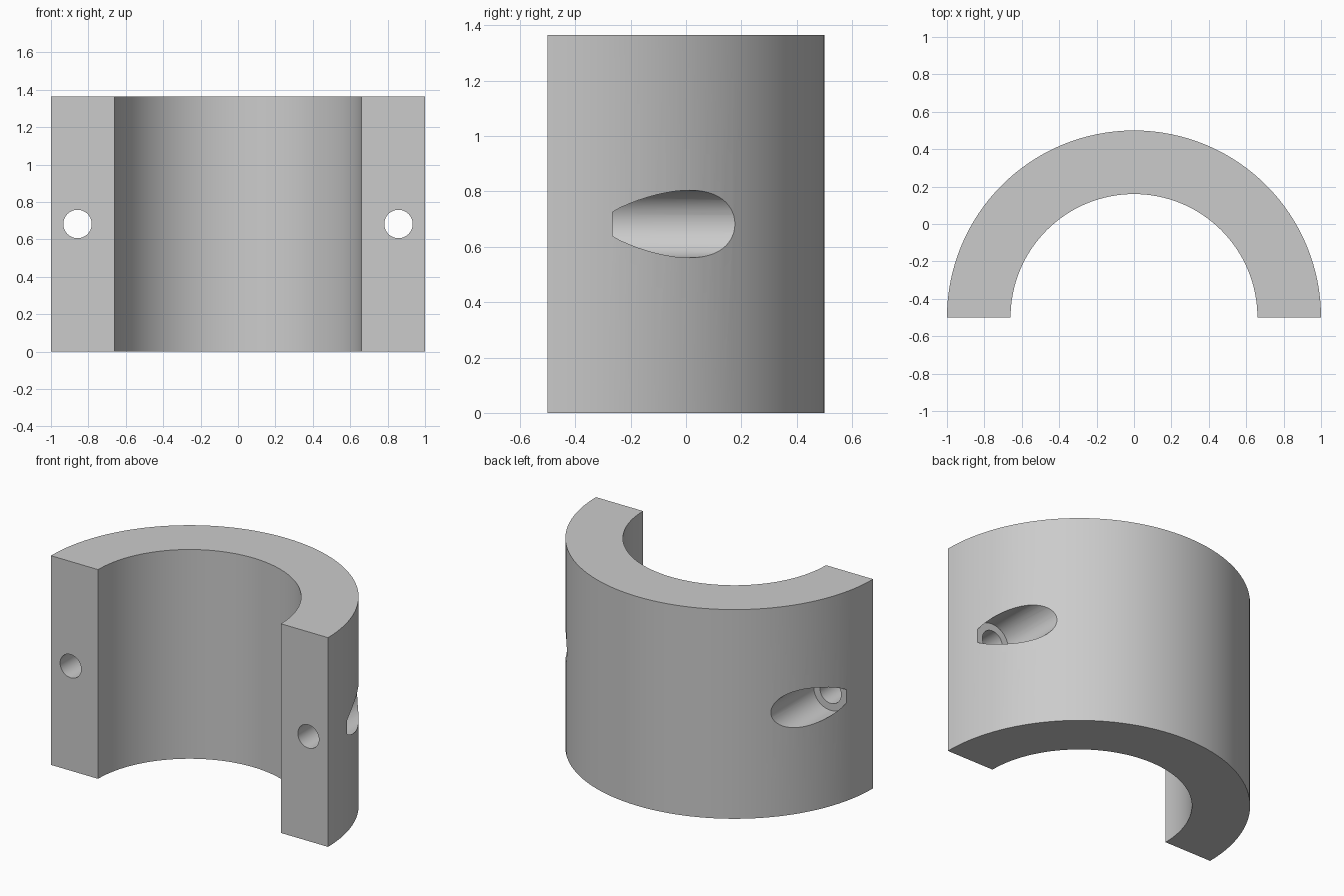
import bpy, bmesh, math

if "Cube" in bpy.data.objects:
    bpy.data.objects.remove(bpy.data.objects["Cube"])

R_OUT, R_IN, HEIGHT, Y0 = 1.0, 0.66, 1.365, -0.5
HOLE_X, HOLE_R, BORE_R, BORE_Y = 0.858, 0.076, 0.122, -0.265
SEG = 64

grey = bpy.data.materials.new("plain grey")
grey.diffuse_color = (0.6, 0.6, 0.6, 1)
grey.use_nodes = True
grey.node_tree.nodes["Principled BSDF"].inputs["Base Color"].default_value = grey.diffuse_color


def new_object(name, bm):
    bmesh.ops.recalc_face_normals(bm, faces=bm.faces)
    mesh = bpy.data.meshes.new(name)
    bm.to_mesh(mesh)
    bm.free()
    mesh.materials.append(grey)
    obj = bpy.data.objects.new(name, mesh)
    bpy.context.collection.objects.link(obj)
    return obj


# Half ring: arc profile extruded upward
def arc(r):
    return [(r * math.cos(math.pi * i / SEG), Y0 + r * math.sin(math.pi * i / SEG), 0)
            for i in range(SEG + 1)]


bm = bmesh.new()
outer = [bm.verts.new(p) for p in arc(R_OUT)]
inner = [bm.verts.new(p) for p in arc(R_IN)]
faces = [bm.faces.new((outer[i], outer[i + 1], inner[i + 1], inner[i])) for i in range(SEG)]
ext = bmesh.ops.extrude_face_region(bm, geom=faces, use_keep_orig=True)
top = [g for g in ext["geom"] if isinstance(g, bmesh.types.BMVert)]
bmesh.ops.translate(bm, verts=top, vec=(0, 0, HEIGHT))
clamp = new_object("half_clamp", bm)


# Stepped cutter: narrow bolt hole opening into a wide counterbore
def bolt_cutter(name, x):
    n = 48
    bm = bmesh.new()
    rings = []
    for r, y in ((HOLE_R, -0.7), (HOLE_R, BORE_Y), (BORE_R, BORE_Y), (BORE_R, 0.8)):
        rings.append([bm.verts.new((x + r * math.cos(2 * math.pi * i / n), y,
                                    HEIGHT / 2 + r * math.sin(2 * math.pi * i / n)))
                      for i in range(n)])
    for a, b in zip(rings, rings[1:]):
        for i in range(n):
            j = (i + 1) % n
            bm.faces.new((a[i], a[j], b[j], b[i]))
    bm.faces.new(rings[0])
    bm.faces.new(rings[-1])
    cutter = new_object(name, bm)
    cutter.hide_render = True
    return cutter


cutters = [bolt_cutter("bolt_cutter_left", -HOLE_X), bolt_cutter("bolt_cutter_right", HOLE_X)]
bpy.context.view_layer.objects.active = clamp
clamp.select_set(True)
for c in cutters:
    c.select_set(False)
    mod = clamp.modifiers.new("bolt_hole", "BOOLEAN")
    mod.operation, mod.solver, mod.object = "DIFFERENCE", "EXACT", c
    bpy.ops.object.modifier_apply(modifier=mod.name)
for c in cutters:
    bpy.data.objects.remove(c)

# Smooth curved walls, crisp edges
bpy.ops.object.shade_smooth_by_angle(angle=math.radians(30))
